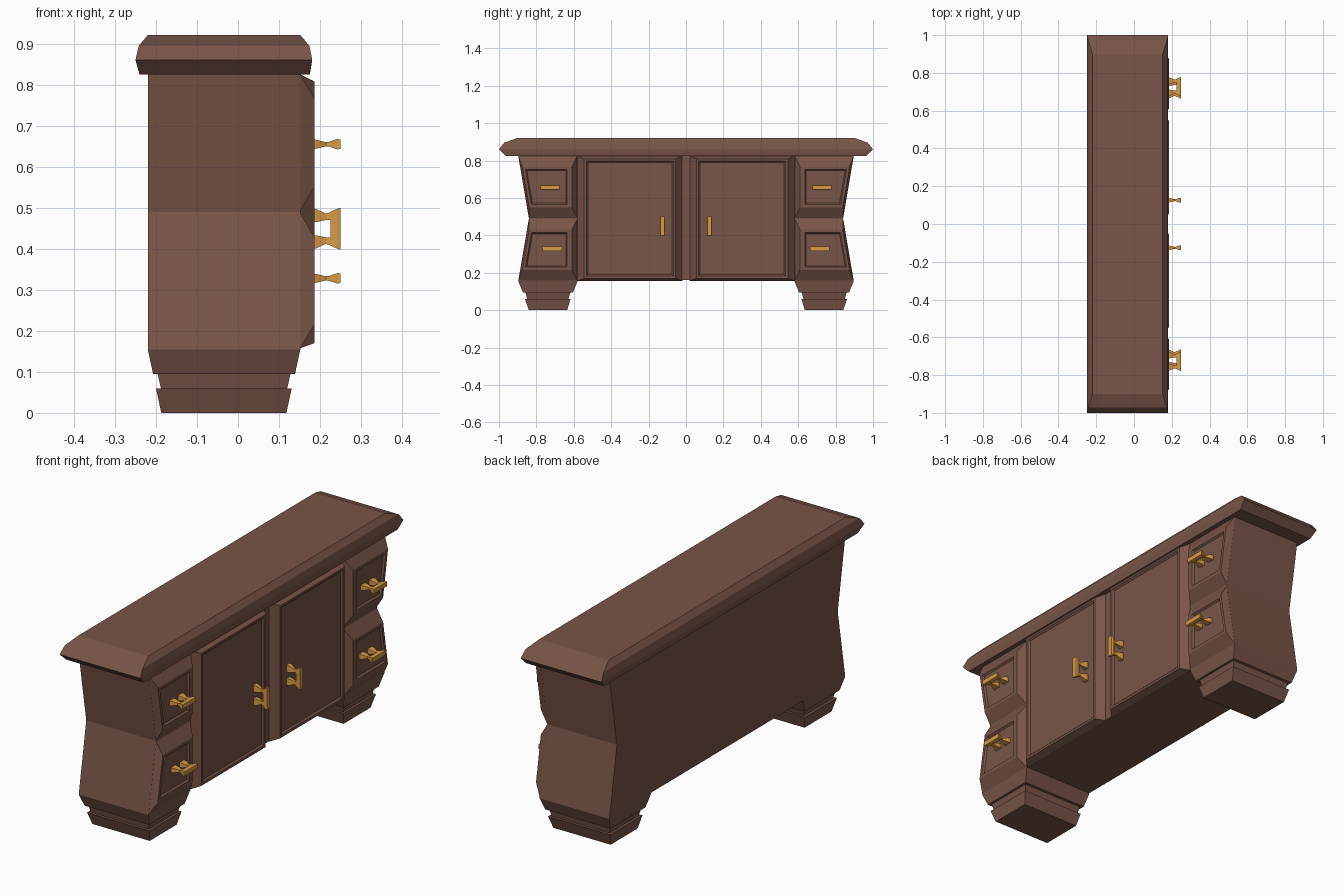
import bpy, bmesh

if "Cube" in bpy.data.objects:
    bpy.data.objects.remove(bpy.data.objects["Cube"])


def material(name, rgb):
    m = bpy.data.materials.new(name)
    m.diffuse_color = (*rgb, 1)
    m.use_nodes = True
    m.node_tree.nodes["Principled BSDF"].inputs["Base Color"].default_value = m.diffuse_color
    return m


WOOD = material("brown wood", (0.191, 0.091, 0.065))
BRASS = material("brass", (0.68, 0.33, 0.06))


def loft(name, groups, mat):
    """Skin each list of four-point rings into a closed solid."""
    bm = bmesh.new()
    for rings in groups:
        vs = [[bm.verts.new(p) for p in r] for r in rings]
        for a, b in zip(vs, vs[1:]):
            for i in range(4):
                j = (i + 1) % 4
                bm.faces.new((a[i], a[j], b[j], b[i]))
        bm.faces.new(vs[0][::-1])
        bm.faces.new(vs[-1])
    bmesh.ops.recalc_face_normals(bm, faces=bm.faces)
    me = bpy.data.meshes.new(name)
    bm.to_mesh(me)
    bm.free()
    me.materials.append(mat)
    ob = bpy.data.objects.new(name, me)
    bpy.context.collection.objects.link(ob)
    return ob


def flat(z, x0, x1, y0, y1):
    return [(x0, y0, z), (x1, y0, z), (x1, y1, z), (x0, y1, z)]


def upright(x, y0, y1, z0, z1):
    return [(x, y0, z0), (x, y1, z0), (x, y1, z1), (x, y0, z1)]


# Table top with bevelled rim
loft("table_top", [[flat(z, x0, x1, -y, y) for z, x0, x1, y in (
    (0.825, -0.24, 0.175, 0.965), (0.86, -0.25, 0.181, 1.0),
    (0.895, -0.242, 0.174, 0.972), (0.921, -0.22, 0.152, 0.9))]], WOOD)

# Cabinet body between the pillars
loft("cabinet_body", [[flat(z, -0.22, 0.151, -0.59, 0.59) for z in (0.16, 0.83)]], WOOD)

# Pillar outline from foot to top: z, x0, x1, inner y, outer y
PILLAR = ((0, -0.187, 0.118, 0.635, 0.84), (0.06, -0.2, 0.131, 0.617, 0.862),
          (0.06, -0.188, 0.12, 0.628, 0.85), (0.095, -0.196, 0.128, 0.618, 0.858),
          (0.095, -0.207, 0.139, 0.604, 0.872), (0.155, -0.22, 0.152, 0.58, 0.897),
          (0.49, -0.22, 0.152, 0.58, 0.84), (0.828, -0.22, 0.152, 0.58, 0.897))


def outer(z):
    return 0.84 + 0.057 * abs(z - 0.49) / 0.335


def drawer_ring(s, x, yi, margin, z0, z1):
    return [(x, s * yi, z0), (x, s * (outer(z0) - margin), z0),
            (x, s * (outer(z1) - margin), z1), (x, s * yi, z1)]


def handle(name, y, z, vertical):
    # Two waisted posts and a flared grip: x, span start, span end, half thickness
    bits = [((0.172, 0.016, 0.05, 0.012), (0.19, 0.016, 0.048, 0.011),
             (0.214, 0.021, 0.037, 0.005), (0.23, 0.021, 0.042, 0.007)),
            ((0.172, -0.05, -0.016, 0.012), (0.19, -0.048, -0.016, 0.011),
             (0.214, -0.037, -0.021, 0.005), (0.23, -0.042, -0.021, 0.007)),
            ((0.225, -0.041, 0.041, 0.007), (0.243, -0.049, 0.049, 0.013),
             (0.25, -0.051, 0.051, 0.011))]
    groups = []
    for bit in bits:
        groups.append([upright(x, y - t, y + t, z + a, z + b) if vertical
                       else upright(x, y + a, y + b, z - t, z + t)
                       for x, a, b, t in bit])
    loft(name, groups, BRASS)


for s, side in ((-1, "left"), (1, "right")):
    # Waisted pillar with stepped foot
    loft(side + "_pillar", [[flat(z, x0, x1, s * a, s * b)
                             for z, x0, x1, a, b in PILLAR]], WOOD)

    # Drawers: chamfered block with a recessed panel
    for level, z0, z1, hy, hz in (("lower", 0.155, 0.49, 0.715, 0.328),
                                  ("upper", 0.49, 0.828, 0.727, 0.655)):
        loft(f"{side}_{level}_drawer", [[
            drawer_ring(s, 0.15, 0.58, 0.0, z0, z1),
            drawer_ring(s, 0.186, 0.61, 0.012, z0 + 0.06, z1 - 0.06),
            drawer_ring(s, 0.186, 0.635, 0.026, z0 + 0.075, z1 - 0.075),
            drawer_ring(s, 0.178, 0.642, 0.033, z0 + 0.082, z1 - 0.082)]], WOOD)
        handle(f"{side}_{level}_drawer_handle", s * hy, hz, False)

    # Door: chamfered frame with a recessed panel
    loft(side + "_door", [[
        upright(x, s * a, s * b, z0, z1) for x, a, b, z0, z1 in (
            (0.15, 0.02, 0.58, 0.157, 0.826), (0.186, 0.055, 0.545, 0.17, 0.808),
            (0.186, 0.066, 0.532, 0.182, 0.798), (0.178, 0.075, 0.524, 0.19, 0.79))]], WOOD)
    handle(side + "_door_handle", s * 0.126, 0.449, True)
